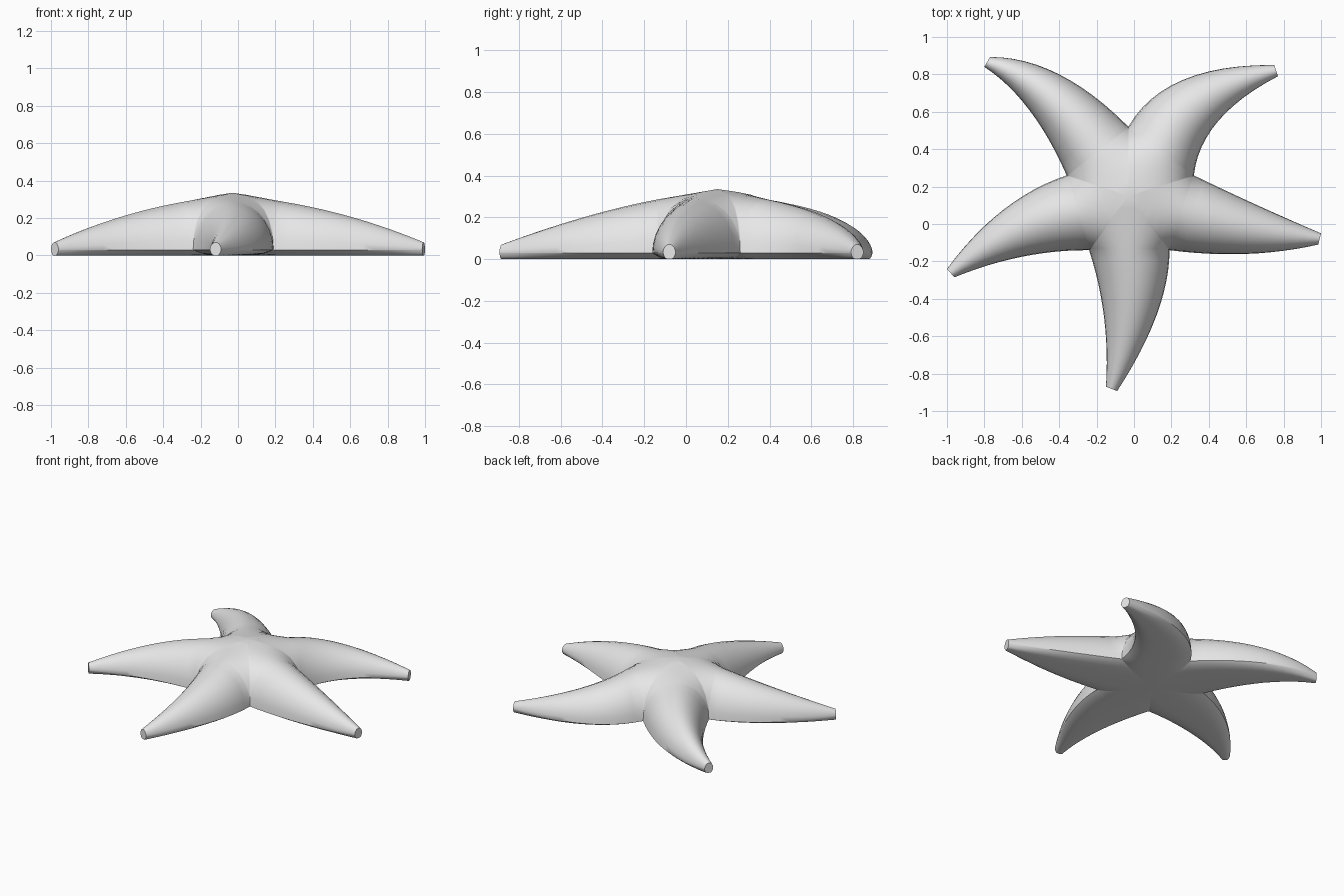
import bpy, bmesh, math
from mathutils import Vector

cube = bpy.data.objects.get("Cube")
if cube:
    bpy.data.objects.remove(cube, do_unlink=True)

COLUMNS, BODY_ROWS, ARM_ROWS = 14, 7, 12
PEAK, SHOULDER, RIM = 0.335, 0.285, 0.03
centre = Vector((-0.03, 0.15))

# Notches between the arms, clockwise from the back
notches = [Vector(p) for p in
           ((-0.03, 0.52), (0.32, 0.26), (0.19, -0.14), (-0.24, -0.14), (-0.36, 0.26))]

# Each arm: middle and tip of its first edge, then of its second edge
arms = [
    ((0.26, 0.77), (0.75, 0.85), (0.45, 0.55), (0.77, 0.79)),
    ((0.66, 0.10), (1.0, -0.05), (0.60, -0.16), (0.985, -0.11)),
    ((0.12, -0.49), (-0.09, -0.893), (-0.16, -0.50), (-0.15, -0.87)),
    ((-0.60, -0.175), (-0.96, -0.285), (-0.70, 0.075), (-1.0, -0.24)),
    ((-0.56, 0.61), (-0.80, 0.84), (-0.40, 0.80), (-0.77, 0.893)),
]


def edge_point(start, middle, tip, t):
    """Point on the curve that passes through start, middle and tip."""
    middle, tip = Vector(middle), Vector(tip)
    control = middle * 2 - (start + tip) / 2
    return start * (1 - t) ** 2 + control * 2 * t * (1 - t) + tip * t * t


def section(a, b, ridge, spread):
    """Domed top row and shallow bottom row across the span from a to b."""
    top, bottom = [], []
    for i in range(COLUMNS + 1):
        s = math.sin(math.pi * (i / COLUMNS - 0.5))
        p = a.lerp(b, (s + 1) / 2)
        dome = math.sqrt(max(0, 1 - s * s * spread ** 4))
        top.append(bm.verts.new((p.x, p.y, RIM + (ridge - RIM) * dome)))
        bottom.append(bm.verts.new((p.x, p.y, RIM * (s * spread) ** 4)))
    return top, bottom


def bridge(row, following):
    for i in range(COLUMNS):
        bm.faces.new((row[i], row[i + 1], following[i + 1], following[i]))


bm = bmesh.new()
for k, (mid_a, tip_a, mid_b, tip_b) in enumerate(arms):
    start_a, start_b = notches[k], notches[(k + 1) % len(notches)]
    rows = []
    # Wedge of the central body
    for j in range(BODY_ROWS):
        r = math.sin(math.pi / 2 * j / BODY_ROWS)
        rows.append(section(centre.lerp(start_a, r), centre.lerp(start_b, r),
                            PEAK + (SHOULDER - PEAK) * r, r))
    # Curved tapering arm
    for j in range(ARM_ROWS + 1):
        t = j / ARM_ROWS
        rows.append(section(edge_point(start_a, mid_a, tip_a, t),
                            edge_point(start_b, mid_b, tip_b, t),
                            SHOULDER - 0.13 * t - 0.085 * t * t, 1))
    for (top, bottom), (next_top, next_bottom) in zip(rows, rows[1:]):
        bridge(top, next_top)
        bridge(bottom, next_bottom)
    # Blunt tip
    bridge(*rows[-1])

bmesh.ops.remove_doubles(bm, verts=bm.verts, dist=0.0005)
bmesh.ops.dissolve_degenerate(bm, edges=bm.edges, dist=0.0001)
bmesh.ops.recalc_face_normals(bm, faces=bm.faces)
mesh = bpy.data.meshes.new("starfish_body")
bm.to_mesh(mesh)
bm.free()

# One plain colour
grey = bpy.data.materials.new("light_grey")
grey.use_nodes = True
colour = (0.8, 0.8, 0.8, 1)
grey.diffuse_color = colour
grey.node_tree.nodes["Principled BSDF"].inputs["Base Color"].default_value = colour
mesh.materials.append(grey)

starfish = bpy.data.objects.new("starfish_body", mesh)
bpy.context.collection.objects.link(starfish)
bpy.ops.object.select_all(action="DESELECT")
starfish.select_set(True)
bpy.context.view_layer.objects.active = starfish
bpy.ops.object.shade_smooth_by_angle(angle=math.radians(45))
